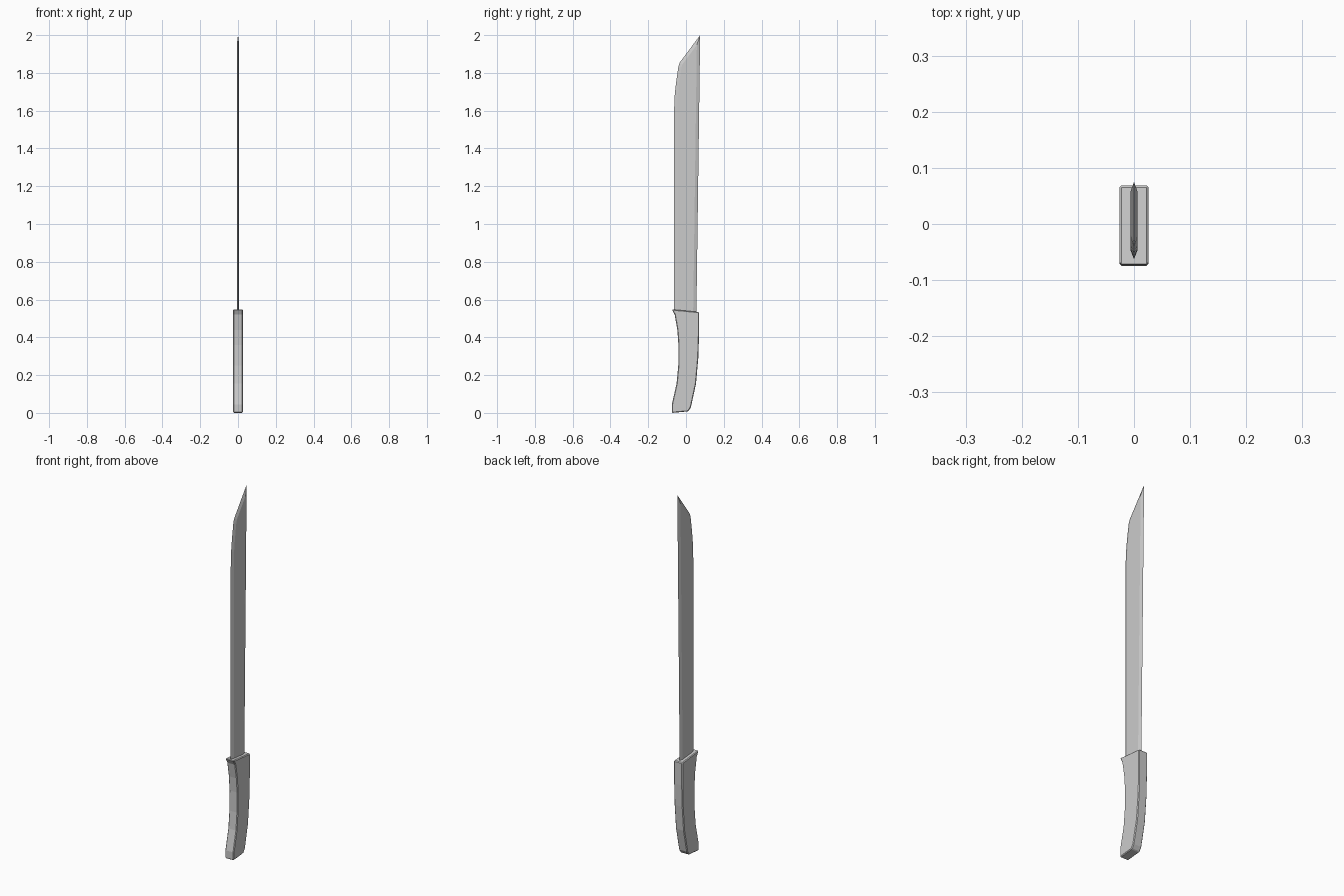
import bpy
import bmesh
from mathutils import Vector

if "Cube" in bpy.data.objects:
    bpy.data.objects.remove(bpy.data.objects["Cube"])


def make_object(name, bm):
    bmesh.ops.recalc_face_normals(bm, faces=bm.faces)
    mesh = bpy.data.meshes.new(name)
    bm.to_mesh(mesh)
    bm.free()
    obj = bpy.data.objects.new(name, mesh)
    bpy.context.collection.objects.link(obj)
    return obj


def inset_path(path, dist):
    """Mitred inset of an open (y, z) path running clockwise; ends slide level."""
    pts = [Vector(p) for p in path]
    normals = []
    for a, b in zip(pts, pts[1:]):
        d = (b - a).normalized()
        normals.append(Vector((d.y, -d.x)))
    out = [pts[0] + Vector((dist, 0))]
    for i in range(1, len(pts) - 1):
        n1, n2 = normals[i - 1], normals[i]
        out.append(pts[i] + (n1 + n2) * dist / (1 + n1.dot(n2)))
    out.append(pts[-1] - Vector((dist, 0)))
    return out


# Blade: flat cheeks with a ground bevel running round the whole edge
edge = [(-0.063, 0.53), (-0.063, 1.6), (-0.06, 1.68), (-0.053, 1.745),
        (-0.04, 1.835), (-0.033, 1.855), (0.075, 2.0), (0.055, 0.53)]
cheek = inset_path(edge, 0.017)
half = 0.0065
bm = bmesh.new()
rim = [bm.verts.new((0, y, z)) for y, z in edge]
sides = []
for s in (1, -1):
    loop = [bm.verts.new((s * half, p.x, p.y)) for p in cheek]
    sides.append(loop)
    bm.faces.new(loop)
    for i in range(len(rim) - 1):
        bm.faces.new((rim[i], rim[i + 1], loop[i + 1], loop[i]))
# Closing face inside the handle
bm.faces.new((rim[0], sides[0][0], sides[0][-1], rim[-1], sides[1][-1], sides[1][0]))
make_object("blade", bm)

# Handle: curved grip profile extruded sideways with chamfered edges
grip = [(-0.075, 0.548), (0.069, 0.534), (0.069, 0.41), (0.065, 0.29),
        (0.053, 0.155), (0.026, 0.03), (0.012, 0.008), (-0.075, 0.0),
        (-0.075, 0.045), (-0.05, 0.155), (-0.041, 0.25), (-0.04, 0.36),
        (-0.046, 0.44), (-0.06, 0.52)]
bm = bmesh.new()
face = bm.faces.new([bm.verts.new((-0.026, y, z)) for y, z in grip])
ext = bmesh.ops.extrude_face_region(bm, geom=[face], use_keep_orig=True)
moved = [g for g in ext["geom"] if isinstance(g, bmesh.types.BMVert)]
bmesh.ops.translate(bm, verts=moved, vec=(0.052, 0, 0))
handle = make_object("handle", bm)
bevel = handle.modifiers.new("chamfer", 'BEVEL')
bevel.width = 0.004
bevel.segments = 1
bevel.limit_method = 'ANGLE'
bevel.angle_limit = 0.7
